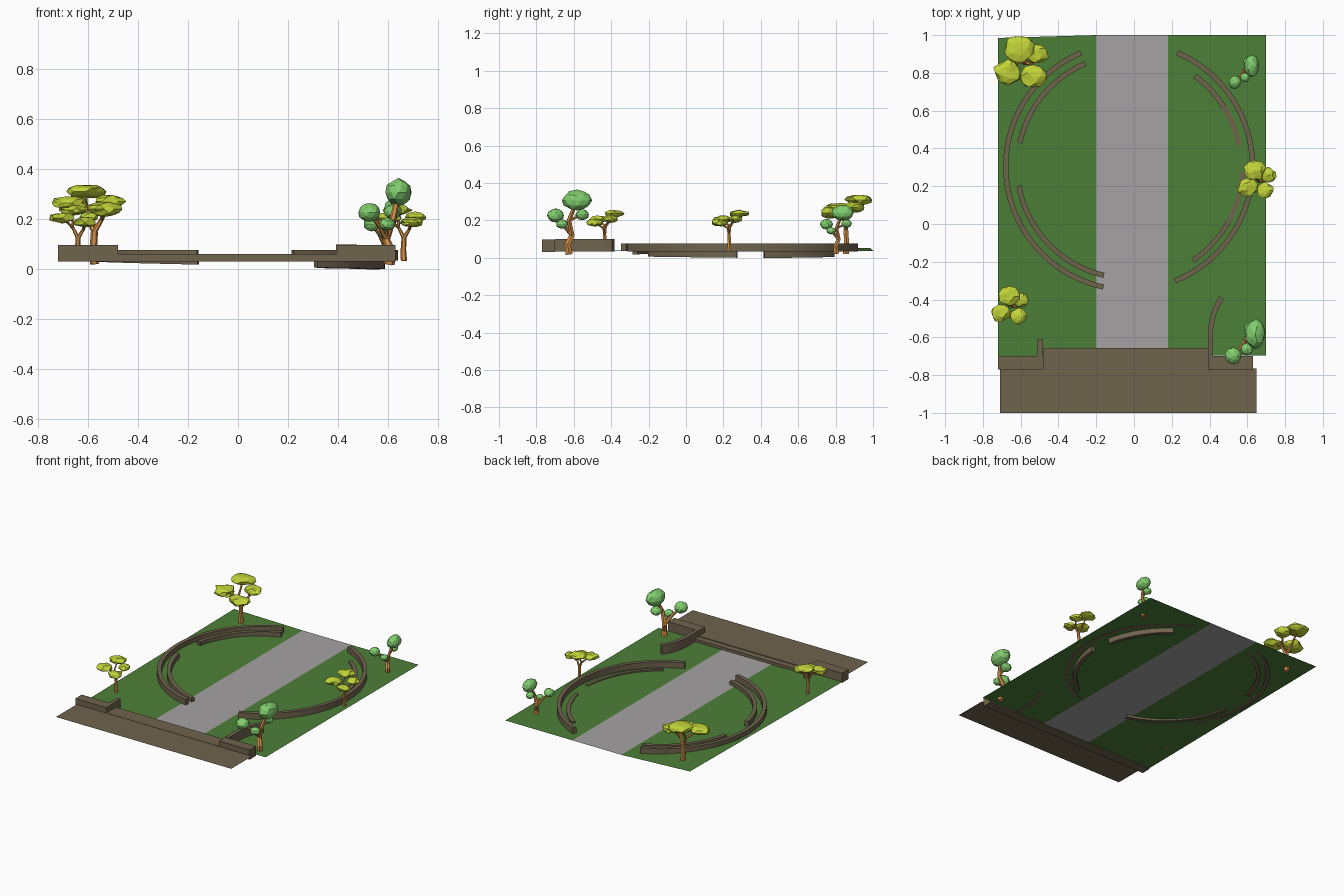
import bpy, bmesh, math, random
from mathutils import Vector

if "Cube" in bpy.data.objects:
    bpy.data.objects.remove(bpy.data.objects["Cube"])

random.seed(4)

def material(name, rgb):
    m = bpy.data.materials.new(name)
    m.diffuse_color = (*rgb, 1)
    m.use_nodes = True
    m.node_tree.nodes["Principled BSDF"].inputs["Base Color"].default_value = m.diffuse_color
    return m

GRASS = material("grass green", (0.072, 0.215, 0.038))
ROAD = material("path grey", (0.38, 0.365, 0.375))
STONE = material("brown stone", (0.162, 0.126, 0.075))
BARK = material("orange bark", (0.66, 0.28, 0.065))
LIME = material("lime foliage", (0.54, 0.66, 0.04))
LEAF = material("green foliage", (0.22, 0.62, 0.155))

def finish(bm, name, mat):
    bmesh.ops.recalc_face_normals(bm, faces=bm.faces)
    me = bpy.data.meshes.new(name)
    bm.to_mesh(me)
    bm.free()
    me.materials.append(mat)
    ob = bpy.data.objects.new(name, me)
    bpy.context.collection.objects.link(ob)

def sheet(name, pts, mat):
    bm = bmesh.new()
    bm.faces.new([bm.verts.new(p) for p in pts])
    bm.normal_update()
    finish(bm, name, mat)

def box(name, x0, x1, y0, y1, z0, z1, mat=STONE):
    bm = bmesh.new()
    bmesh.ops.create_cube(bm, size=1)
    for v in bm.verts:
        v.co = ((x0 + x1) / 2 + v.co.x * (x1 - x0), (y0 + y1) / 2 + v.co.y * (y1 - y0),
                (z0 + z1) / 2 + v.co.z * (z1 - z0))
    finish(bm, name, mat)

def wall(name, path, width, z0, z1, tilt=0):
    """Wall of constant thickness following a 2D path, rising by tilt."""
    bm = bmesh.new()
    rings = []
    for i, p in enumerate(path):
        a, b = Vector(path[max(i - 1, 0)]), Vector(path[min(i + 1, len(path) - 1)])
        t = (b - a).normalized()
        n = Vector((-t.y, t.x)) * width / 2
        l, r = Vector(p) + n, Vector(p) - n
        d = tilt * i / (len(path) - 1)
        rings.append([bm.verts.new((q.x, q.y, z + d)) for q, z in ((l, z0), (r, z0), (r, z1), (l, z1))])
    for a, b in zip(rings, rings[1:]):
        for k in range(4):
            bm.faces.new((a[k], a[(k + 1) % 4], b[(k + 1) % 4], b[k]))
    bm.faces.new(rings[0])
    bm.faces.new(rings[-1])
    finish(bm, name, STONE)

def arc(cx, cy, r, a0, a1, n=20):
    angles = [math.radians(a0 + (a1 - a0) * i / n) for i in range(n + 1)]
    return [(cx + r * math.cos(a), cy + r * math.sin(a)) for a in angles]

def tube(bm, pts, r0, r1, sides=6):
    """Tapered branch through a list of points."""
    rings = []
    for i, p in enumerate(pts):
        t = Vector(pts[min(i + 1, len(pts) - 1)]) - Vector(pts[max(i - 1, 0)])
        u = t.cross(Vector((0, 1, 0.1))).normalized()
        v = t.cross(u).normalized()
        r = r0 + (r1 - r0) * i / (len(pts) - 1)
        rings.append([bm.verts.new(Vector(p) + r * (u * math.cos(k * math.tau / sides) +
                      v * math.sin(k * math.tau / sides))) for k in range(sides)])
    for a, b in zip(rings, rings[1:]):
        for k in range(sides):
            bm.faces.new((a[k], a[(k + 1) % sides], b[(k + 1) % sides], b[k]))
    bm.faces.new(rings[0])
    bm.faces.new(rings[-1])

def blob(bm, c, radii, detail, jitter):
    for v in bmesh.ops.create_icosphere(bm, subdivisions=detail, radius=1)["verts"]:
        k = 1 + random.uniform(-jitter, jitter)
        v.co = [c[i] + v.co[i] * radii[i] * k for i in range(3)]

def tree(name, base, s, branches, crowns, mat, detail, jitter):
    def place(p):
        return Vector(base) + Vector(p) * s
    bm = bmesh.new()
    for pts, r0, r1 in branches:
        tube(bm, [place(p) for p in pts], r0 * s, r1 * s)
    finish(bm, name + "_trunk", BARK)
    bm = bmesh.new()
    for c, radii in crowns:
        blob(bm, place(c), [r * s for r in radii], detail, jitter)
    finish(bm, name + "_foliage", mat)

# Lawn halves, central path and front plaza
G = 0.036
sheet("lawn_left", [(-.72, -.70, G), (-.20, -.70, G), (-.20, 1, G), (-.72, .985, .053)], GRASS)
sheet("lawn_right", [(.18, -.695, G), (.70, -.695, G), (.70, 1, G), (.18, 1, G)], GRASS)
sheet("path", [(-.20, -.70, G), (.18, -.70, G), (.18, 1, G), (-.20, 1, G)], ROAD)
sheet("plaza", [(-.71, -1, .058), (.648, -1, .058), (.648, -.765, .058), (-.71, -.765, .058)], STONE)
box("plaza_step", -.49, .40, -.77, -.70, .03, .060)
box("upper_step", -.48, .40, -.70, -.657, .037, .056)

# Entrance walls with their return arms
box("entrance_wall_left", -.72, -.48, -.77, -.70, .03, .097)
box("entrance_arm_left", -.51, -.482, -.70, -.61, .037, .097)
box("entrance_wall_right", .392, .63, -.77, -.70, .03, .097)
wall("entrance_arm_right", [(.405, -.70)] + arc(.755, -.585, .35, 180, 146, 10), .027, .034, .099)

# Ring of curved walls
CX, CY = -.026, .305
wall("outer_arc_left", arc(CX, CY, .653, 113, 258, 40), .027, .037, .077)
wall("outer_arc_right", arc(CX, CY, .653, -68, 67, 40), .027, .034, .077)
wall("inner_arc_back_left", arc(CX, CY, .592, 113, 168), .027, .035, .070)
wall("inner_arc_front_left", arc(CX, CY, .592, 190, 257), .027, .033, .076, -.015)
wall("inner_arc_back_right", arc(CX, CY, .592, 54, 11), .027, .004, .047, -.006)
wall("inner_arc_front_right", arc(CX, CY, .602, -3, -56), .025, .0, .041, .006)

# Umbrella trees with flat lime crowns
fork, left, right = (0, 0, .12), (-.03, .01, .18), (.03, -.01, .17)
flat_crowns = [((-.035, .075, .280), (.078, .074, .028)), ((.065, .045, .240), (.058, .054, .028)),
               ((-.09, -.05, .235), (.072, .068, .030)), ((.04, -.075, .210), (.066, .060, .028))]
flat_branches = [([(0, 0, -.01), (-.003, .003, .05), fork], .018, .014),
                 ([fork, left, flat_crowns[0][0]], .012, .005), ([left, flat_crowns[2][0]], .009, .005),
                 ([fork, right, flat_crowns[1][0]], .012, .005), ([right, flat_crowns[3][0]], .009, .005)]
for name, base, s in (("umbrella_tree_back", (-.575, .855, .03), 1),
                      ("umbrella_tree_left", (-.64, -.435, .04), .7),
                      ("umbrella_tree_right", (.664, .23, .04), .7)):
    tree(name, base, s, flat_branches, flat_crowns, LIME, 2, .17)

# Crooked trees with round green crowns
bend, knee = (-.012, .015, .09), (.015, .0, .17)
round_crowns = [((.037, .042, .277), (.052, .080, .055)), ((-.08, -.072, .197), (.044, .046, .038)),
                ((.015, .07, .200), (.036, .036, .030)), ((-.008, -.038, .15), (.032, .032, .026))]
round_branches = [([(0, 0, -.01), (.008, -.008, .04), bend, knee, round_crowns[0][0]], .022, .010),
                  ([bend, (-.04, -.03, .145), round_crowns[1][0]], .012, .007),
                  ([knee, round_crowns[2][0]], .010, .006), ([bend, round_crowns[3][0]], .009, .006)]
for name, base, s in (("crooked_tree_front", (.605, -.625, .03), 1),
                      ("crooked_tree_back", (.595, .805, .03), .76)):
    tree(name, base, s, round_branches, round_crowns, LEAF, 2, .06)
